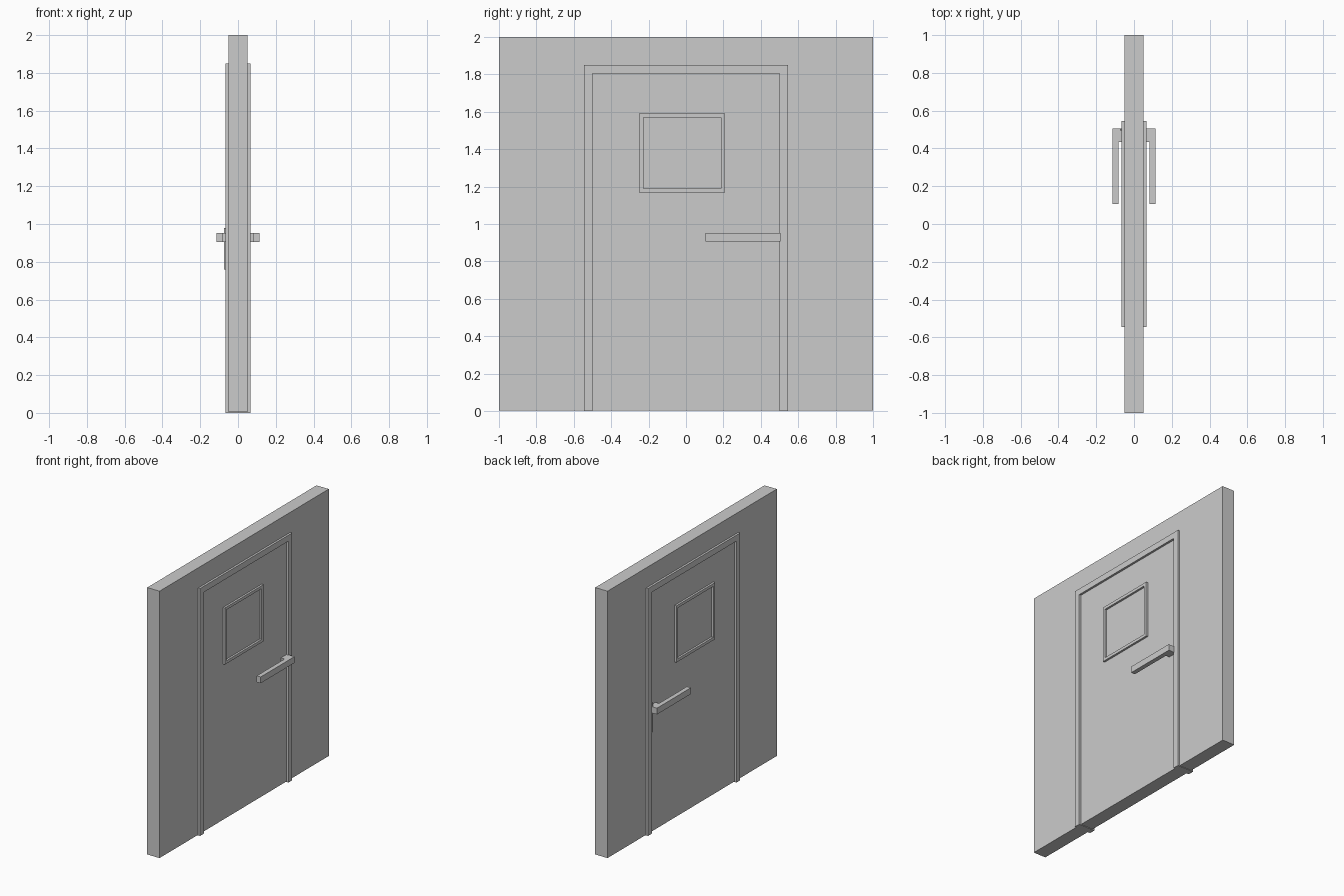
import bpy, bmesh

if "Cube" in bpy.data.objects:
    bpy.data.objects.remove(bpy.data.objects["Cube"])


def prism(name, loop, axis, lo, hi):
    """Extrude a closed 2D outline along x or z between lo and hi."""
    def point(a, b, c):
        return (c, a, b) if axis == 'x' else (a, b, c)
    bm = bmesh.new()
    face = bm.faces.new([bm.verts.new(point(a, b, lo)) for a, b in loop])
    ext = bmesh.ops.extrude_face_region(bm, geom=[face])
    verts = [v for v in ext['geom'] if isinstance(v, bmesh.types.BMVert)]
    step = (hi - lo, 0, 0) if axis == 'x' else (0, 0, hi - lo)
    bmesh.ops.translate(bm, vec=step, verts=verts)
    bmesh.ops.recalc_face_normals(bm, faces=bm.faces)
    mesh = bpy.data.meshes.new(name)
    bm.to_mesh(mesh)
    bm.free()
    obj = bpy.data.objects.new(name, mesh)
    bpy.context.collection.objects.link(obj)
    return obj


def rect(a0, a1, b0, b1):
    return [(a0, b0), (a1, b0), (a1, b1), (a0, b1)]


def mirror_x(obj):
    """Repeat a part on the other side of the wall."""
    obj.modifiers.new("other_side", 'MIRROR').use_axis[0] = True


# Wall slab with the flush door leaf
prism("wall", rect(-1, 1, 0.004, 2), 'x', -0.051, 0.051)

# Door surround: one inverted-U profile running through the wall
prism("door_frame",
      [(-0.545, 0), (-0.5, 0), (-0.5, 1.805), (0.5, 1.805),
       (0.5, 0), (0.545, 0), (0.545, 1.85), (-0.545, 1.85)],
      'x', -0.067, 0.067)

# Window trim: four mitre-free rails on both faces
y0, y1, z0, z1, w = -0.25, 0.208, 1.168, 1.592, 0.022
rails = {
    "window_rail_bottom": rect(y0, y1, z0, z0 + w),
    "window_rail_top": rect(y0, y1, z1 - w, z1),
    "window_stile_left": rect(y0, y0 + w, z0 + w, z1 - w),
    "window_stile_right": rect(y1 - w, y1, z0 + w, z1 - w),
}
for name, loop in rails.items():
    mirror_x(prism(name, loop, 'x', 0.048, 0.066))

# L-shaped lever handles
mirror_x(prism("handle",
               [(0.048, 0.435), (0.081, 0.435), (0.081, 0.105),
                (0.114, 0.105), (0.114, 0.505), (0.048, 0.505)],
               'z', 0.906, 0.953))

# Thin latch strip on the rear jamb
prism("latch_strip", rect(0.496, 0.502, 0.76, 0.98), 'x', -0.073, -0.05)
